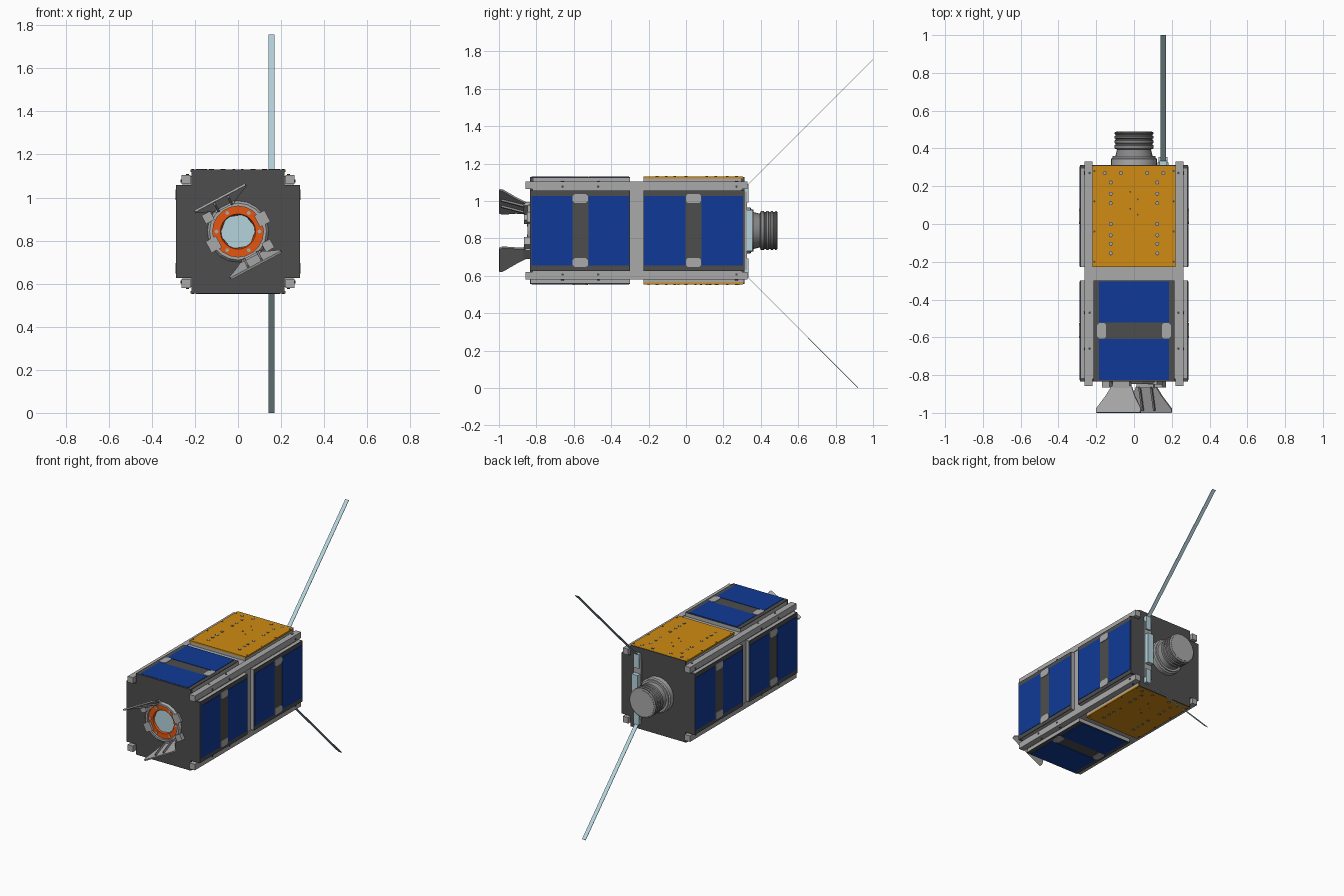
import bpy, bmesh, math
from mathutils import Matrix, Vector

if "Cube" in bpy.data.objects:
    bpy.data.objects.remove(bpy.data.objects["Cube"])

MID = Matrix.Translation((0, 0, 0.842))   # body axis height


def material(name, color):
    m = bpy.data.materials.new(name)
    m.use_nodes = True
    m.diffuse_color = (*color, 1)
    bsdf = next(n for n in m.node_tree.nodes if n.type == 'BSDF_PRINCIPLED')
    bsdf.inputs["Base Color"].default_value = (*color, 1)
    return m


GREY = material("metal grey", (0.4, 0.4, 0.4))
DARK = material("dark board", (0.075, 0.075, 0.075))
BLUE = material("solar blue", (0.005, 0.042, 0.31))
GOLD = material("gold foil", (0.63, 0.26, 0.006))
ORANGE = material("orange seal", (0.78, 0.09, 0.005))
PALE = material("pale blue steel", (0.46, 0.65, 0.72))
MID_GREY = material("lens grey", (0.25, 0.25, 0.25))


def turn(deg):
    """Rotate about the long body axis."""
    return MID @ Matrix.Rotation(-math.radians(deg), 4, 'Y')


def finish(name, bm, mat, matrix):
    bmesh.ops.recalc_face_normals(bm, faces=bm.faces)
    bm.transform(matrix)
    me = bpy.data.meshes.new(name)
    bm.to_mesh(me)
    bm.free()
    ob = bpy.data.objects.new(name, me)
    bpy.context.collection.objects.link(ob)
    me.materials.append(mat)
    return ob


def box(name, x, y, z, mat, matrix=MID):
    bm = bmesh.new()
    bmesh.ops.create_cube(bm, size=1)
    for v in bm.verts:
        v.co = [r[0] if c < 0 else r[1] for c, r in zip(v.co, (x, y, z))]
    return finish(name, bm, mat, matrix)


def prism(name, pts, lo, hi, mat, matrix=MID, along='Z'):
    bm = bmesh.new()
    place = (lambda a, b, c: (a, b, c)) if along == 'Z' else (lambda a, b, c: (a, c, b))
    rings = [[bm.verts.new(place(a, b, c)) for a, b in pts] for c in (lo, hi)]
    n = len(pts)
    for r in rings:
        bm.faces.new(r)
    for i in range(n):
        j = (i + 1) % n
        bm.faces.new((rings[0][i], rings[0][j], rings[1][j], rings[1][i]))
    return finish(name, bm, mat, matrix)


def disc(radius, sides, cx=0, cy=0, start=0):
    steps = [start + i * math.tau / sides for i in range(sides)]
    return [(cx + radius * math.cos(a), cy + radius * math.sin(a)) for a in steps]


def lathe(name, profile, mat, sides=24, closed=False, smooth=True):
    """Spin a (y, radius) profile about the body axis."""
    bm = bmesh.new()
    rings = [[bm.verts.new((a, y, b)) for a, b in disc(r, sides)] for y, r in profile]
    pairs = list(zip(rings, rings[1:]))
    if closed:
        pairs.append((rings[-1], rings[0]))
    else:
        bm.faces.new(rings[0])
        bm.faces.new(rings[-1])
    for p, q in pairs:
        for i in range(sides):
            j = (i + 1) % sides
            bm.faces.new((p[i], p[j], q[j], q[i]))
    ob = finish(name, bm, mat, MID)
    if smooth:
        bpy.ops.object.select_all(action='DESELECT')
        ob.select_set(True)
        bpy.context.view_layer.objects.active = ob
        bpy.ops.object.shade_smooth_by_angle(angle=math.radians(35))
    return ob


# Body core and dark end plates
W, H = 0.215, 0.287
cross = [(W, H), (-W, H), (-W, W), (-H, W), (-H, -W), (-W, -W),
         (-W, -H), (W, -H), (W, -W), (H, -W), (H, W), (W, W)]
core = box("body_core", (-0.258, 0.258), (-0.82, 0.30), (-0.258, 0.258), GREY)
front_plate = prism("front_plate", cross, -0.835, -0.815, DARK, along='Y')
prism("back_plate", cross, 0.295, 0.312, DARK, along='Y')

# Port hole in the front plate
cutter = prism("port_cutter", disc(0.122, 24), -0.9, -0.79, DARK, along='Y')
cutter.hide_render = True
for ob in (core, front_plate):
    mod = ob.modifiers.new("port", 'BOOLEAN')
    mod.object = cutter
    mod.solver = 'EXACT'
    bpy.ops.object.select_all(action='DESELECT')
    ob.select_set(True)
    bpy.context.view_layer.objects.active = ob
    bpy.ops.object.modifier_apply(modifier=mod.name)
bpy.data.objects.remove(cutter)

# Corner rails with end feet and screws
for k in range(4):
    m = turn(90 * k)
    box("corner_rail", (0.221, 0.263), (-0.858, 0.33), (0.221, 0.263), GREY, m)
    for y in (-0.66, -0.47, 0.27):
        prism("rail_screw", disc(0.007, 8, 0.235, y), 0.262, 0.266, DARK, m)
        prism("rail_screw", disc(0.007, 8, -0.235, y), 0.262, 0.266, DARK, m)


def solar_panel(m, y0, y1):
    """Backing plate, board, two cells and two end tabs."""
    box("panel_backing", (-W, W), (y0, y1), (0.25, 0.281), GREY, m)
    box("panel_board", (-W, W), (y0, y1), (0.281, 0.286), DARK, m)
    mid = (y0 + y1) / 2
    for a, b in ((y0 + 0.004, mid - 0.043), (mid + 0.043, y1 - 0.004)):
        box("solar_cell", (-0.186, 0.186), (a, b), (0.286, 0.289), BLUE, m)
    for s in (-1, 1):
        tab = [(0.195, -0.03), (0.195, 0.03), (0.185, 0.041), (0.158, 0.041),
               (0.147, 0.03), (0.147, -0.03), (0.158, -0.041), (0.185, -0.041)]
        prism("cell_tab", [(s * a, mid + b) for a, b in tab], 0.286, 0.29, GREY, m)


def gold_panel(m):
    """Foil-covered hatch with its rows of screws."""
    box("hatch_backing", (-W, W), (-0.228, 0.308), (0.25, 0.277), GREY, m)
    box("gold_hatch", (-0.22, 0.22), (-0.228, 0.306), (0.277, 0.288), GOLD, m)
    spots = [(x, y) for x in (-0.123, 0.123)
             for y in (-0.155, -0.105, -0.06, 0.0, 0.11, 0.16, 0.22)]
    spots += [(x, 0.27) for x in (-0.155, -0.07, 0.07, 0.155)]
    for x, y in spots:
        prism("hatch_screw", disc(0.011, 10, x, y), 0.288, 0.2895, DARK, m)
        prism("screw_head", disc(0.007, 8, x, y), 0.2895, 0.2905, GREY, m)
    for x in (-0.21, 0.21):
        for y in (-0.2, -0.04, 0.12, 0.28):
            prism("edge_screw", disc(0.006, 8, x, y), 0.288, 0.29, DARK, m)
    for x, y in ((-0.02, 0.17), (0.02, 0.13), (-0.02, 0.08), (0.02, 0.05)):
        prism("vent_dot", disc(0.005, 8, x, y), 0.288, 0.29, DARK, m)


for k in range(4):
    solar_panel(turn(90 * k), -0.83, -0.30)
    if k % 2:
        solar_panel(turn(90 * k), -0.228, 0.308)
    else:
        gold_panel(turn(90 * k))

# Front port: collar, seal and window
lathe("port_collar", [(-0.80, 0.118), (-0.848, 0.118), (-0.848, 0.132), (-0.832, 0.145),
                      (-0.80, 0.145)], GREY, sides=20, closed=True, smooth=False)
lathe("orange_seal", [(-0.80, 0.119), (-0.834, 0.119), (-0.834, 0.082), (-0.80, 0.072)],
      ORANGE, closed=True)
prism("port_window", disc(0.086, 6, start=math.radians(10)), -0.822, -0.795, PALE, along='Y')
for x, z in disc(0.1, 6):
    prism("seal_bolt", disc(0.009, 8, x, z), -0.838, -0.83, GREY, along='Y')

# Two flared petals with hinges
for a in (28, 208):
    m = turn(a)
    tilt = m @ Matrix.Translation((0, -0.86, 0.138)) @ Matrix.Rotation(math.radians(-16), 4, 'X')
    petal = [(-0.06, 0), (0.06, 0), (0.085, -0.05), (0.135, -0.125),
             (0.132, -0.144), (-0.132, -0.144), (-0.135, -0.125), (-0.085, -0.05)]
    prism("petal", petal, -0.005, 0.005, GREY, tilt)
    box("petal_rib", (-0.04, -0.03), (-0.13, 0), (-0.016, -0.004), MID_GREY, tilt)
    box("petal_rib", (0.03, 0.04), (-0.13, 0), (-0.016, -0.004), MID_GREY, tilt)
    box("petal_hinge", (-0.05, 0.05), (-0.868, -0.83), (0.125, 0.147), GREY, m)
    box("petal_latch", (-0.115, -0.07), (-0.865, -0.83), (0.10, 0.145), GREY, m)
    box("collar_lug", (0.1, 0.155), (-0.85, -0.83), (-0.03, 0.03), GREY, m)

# Rear lens: mounting flange and ribbed barrel
lathe("lens_flange", [(0.31, 0.122), (0.345, 0.122), (0.35, 0.113), (0.36, 0.113)], GREY)
barrel = [(0.355, 0.1), (0.395, 0.09), (0.4, 0.104)]
for y in (0.42, 0.445, 0.468):
    barrel += [(y - 0.004, 0.104), (y, 0.098), (y + 0.006, 0.098), (y + 0.01, 0.104)]
barrel += [(0.484, 0.104), (0.488, 0.098)]
lathe("lens_barrel", barrel, MID_GREY)
lathe("lens_cap", [(0.487, 0.094), (0.49, 0.094)], GREY, sides=12, smooth=False)

# Antenna base on the rear plate
box("antenna_base", (0.125, 0.182), (0.31, 0.325), (-0.21, 0.21), GREY)
box("antenna_block", (0.13, 0.178), (0.325, 0.355), (-0.11, 0.11), PALE)
for s in (-1, 1):
    box("antenna_clip", (0.135, 0.175), (0.312, 0.335), sorted((s * 0.15, s * 0.25)), PALE)

# Two slanted tape antennas
for name, start, end in (("upper_antenna", (0.155, 0.325, 1.082), (0.155, 0.999, 1.756)),
                         ("lower_antenna", (0.155, 0.325, 0.598), (0.155, 0.92, 0.001))):
    a, b = Vector(start), Vector(end)
    aim = Matrix.Translation(a) @ Matrix.Rotation(math.atan2(b.z - a.z, b.y - a.y), 4, 'X')
    box(name, (-0.014, 0.014), (0, (b - a).length), (-0.0015, 0.0015), PALE, aim)
